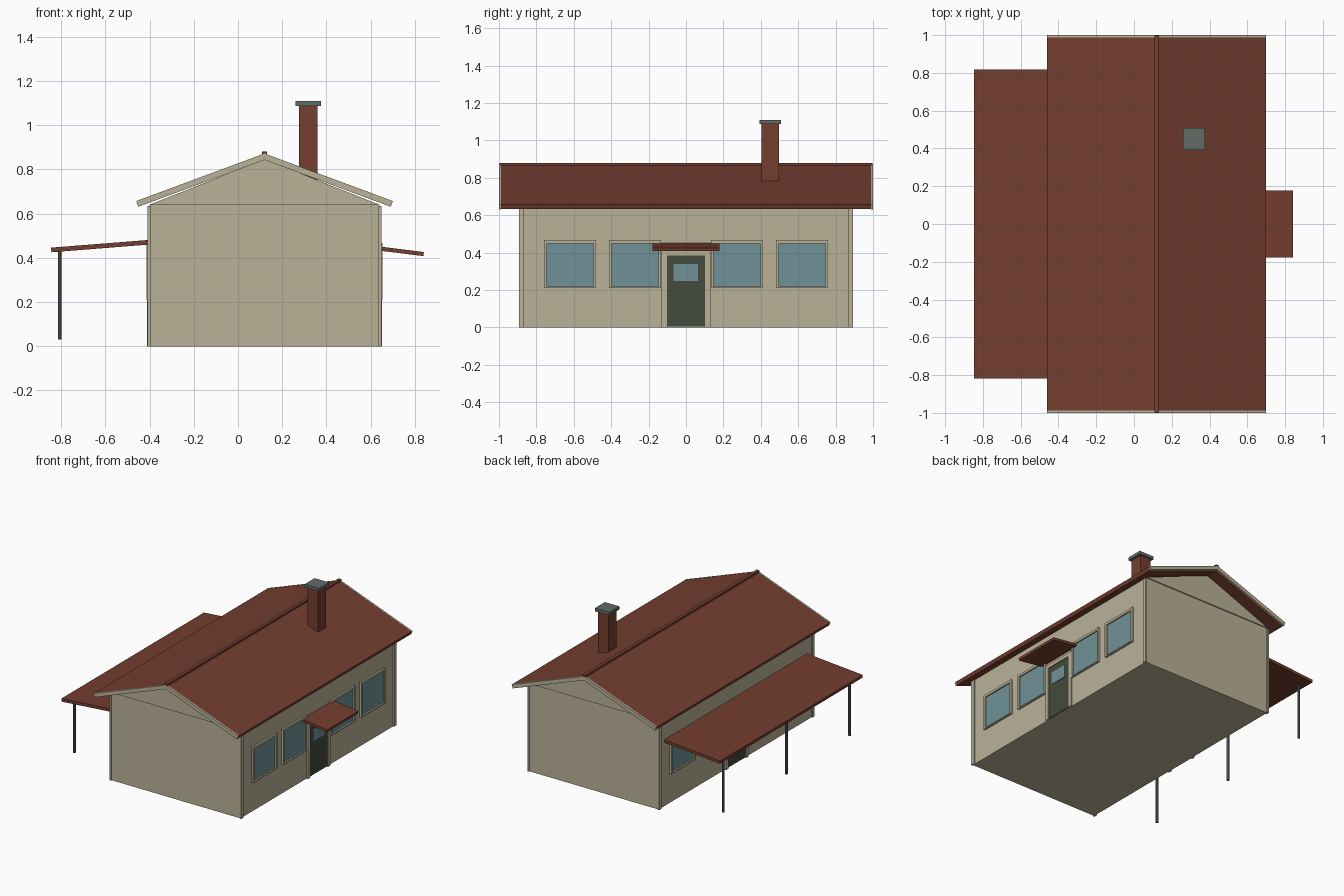
import bpy, bmesh, math

if "Cube" in bpy.data.objects:
    bpy.data.objects.remove(bpy.data.objects["Cube"])

def material(name, rgb):
    m = bpy.data.materials.new(name)
    lin = [((c / 255 + 0.055) / 1.055) ** 2.4 for c in rgb]
    m.diffuse_color = (*lin, 1)
    m.use_nodes = True
    m.node_tree.nodes["Principled BSDF"].inputs["Base Color"].default_value = m.diffuse_color
    return m

CREAM = material("cream wall", (186, 178, 152))
RED = material("roof red", (117, 62, 47))
GLASS = material("window glass", (112, 146, 152))
DOOR = material("dark green door", (67, 75, 60))
GREY = material("grey metal", (99, 107, 102))

def finish(name, bm, mat):
    bmesh.ops.recalc_face_normals(bm, faces=bm.faces)
    me = bpy.data.meshes.new(name)
    bm.to_mesh(me)
    bm.free()
    me.materials.append(mat)
    ob = bpy.data.objects.new(name, me)
    bpy.context.collection.objects.link(ob)
    return ob

def prism(name, profile, y0, y1, mat):
    """Extrude an xz profile along y."""
    bm = bmesh.new()
    face = bm.faces.new([bm.verts.new((x, y0, z)) for x, z in profile])
    ext = bmesh.ops.extrude_face_region(bm, geom=[face])
    for v in ext["geom"]:
        if isinstance(v, bmesh.types.BMVert):
            v.co.y = y1
    return finish(name, bm, mat)

def box(name, x0, x1, y0, y1, z0, z1, mat):
    return prism(name, [(x0, z0), (x1, z0), (x1, z1), (x0, z1)], y0, y1, mat)

CX, HALF = 0.12, 0.52   # ridge position and half width of the house

# House body and the slightly proud gable triangles
box("house_body", CX - HALF, CX + HALF, -0.885, 0.885, 0, 0.64, CREAM)
for s, n in ((-1, "front"), (1, "back")):
    prism(n + "_gable", [(CX - HALF, 0.64), (CX + HALF, 0.64), (CX, 0.847)],
          s * 0.84, s * 0.893, CREAM)

# Roof slabs with cream boards on the gable ends
def chevron(lift=0.0):
    return [(CX, 0.871 + lift), (CX + 0.58, 0.656 + lift), (CX + 0.571, 0.632 - lift),
            (CX, 0.844 - lift), (CX - 0.571, 0.632 - lift), (CX - 0.58, 0.656 + lift)]
prism("main_roof", chevron(), -0.99, 0.99, RED)
for s, n in ((-1, "front"), (1, "back")):
    prism(n + "_barge_board", chevron(0.001), s * 0.988, s * 1.0, CREAM)
box("ridge_cap", CX - 0.012, CX + 0.012, -0.998, 0.998, 0.862, 0.88, RED)

# Chimney
box("chimney_shaft", 0.276, 0.359, 0.404, 0.496, 0.72, 1.09, RED)
box("chimney_cap", 0.26, 0.376, 0.393, 0.507, 1.087, 1.11, GREY)

# Both long walls carry the same windows, door and corner trims
for s, side in ((1, "right"), (-1, "left")):
    def plate(name, depth, y0, y1, z0, z1, mat):
        wall = CX + s * HALF
        xs = sorted((wall - s * 0.004, wall + s * depth))
        box(side + "_" + name, *xs, y0, y1, z0, z1, mat)

    for e, n in ((-1, "front"), (1, "back")):
        ys = sorted((e * 0.865, e * 0.892))
        plate(n + "_corner_trim", 0.009, *ys, 0, 0.635, CREAM)

    for i, yc in enumerate((-0.62, -0.273, 0.273, 0.62)):
        w = f"window_{i + 1}_"
        plate(w + "glass", 0.004, yc - 0.13, yc + 0.13, 0.22, 0.455, GLASS)
        for e, n in ((-1, "front_jamb"), (1, "back_jamb")):
            ys = sorted((yc + e * 0.126, yc + e * 0.14))
            plate(w + n, 0.014, *ys, 0.215, 0.468, CREAM)
        plate(w + "head", 0.013, yc - 0.13, yc + 0.13, 0.45, 0.467, CREAM)
        plate(w + "sill", 0.014, yc - 0.14, yc + 0.14, 0.211, 0.219, CREAM)

    plate("door", 0.006, -0.104, 0.104, 0.004, 0.385, DOOR)
    plate("door_glass", 0.010, -0.067, 0.063, 0.248, 0.338, GLASS)
    for e, n in ((-1, "front"), (1, "back")):
        ys = sorted((e * 0.102, e * 0.13))
        plate("door_" + n + "_jamb", 0.012, *ys, 0, 0.41, CREAM)
    plate("door_head", 0.012, -0.104, 0.104, 0.385, 0.41, CREAM)

# Sloping canopy over the right door
prism("door_canopy", [(0.635, 0.433), (0.838, 0.408), (0.841, 0.426), (0.635, 0.452)],
      -0.178, 0.178, RED)

# Porch roof on the left with its posts
prism("porch_roof", [(-0.39, 0.461), (-0.39, 0.482), (-0.846, 0.446), (-0.844, 0.425)],
      -0.818, 0.818, RED)
for i, y in enumerate((-0.725, 0, 0.725)):
    bpy.ops.mesh.primitive_cylinder_add(vertices=8, radius=0.0095, depth=0.405,
                                        location=(-0.806, y, 0.2325),
                                        rotation=(0, 0, math.pi / 8))
    post = bpy.context.object
    post.name = f"porch_post_{i + 1}"
    post.data.materials.append(GREY)
